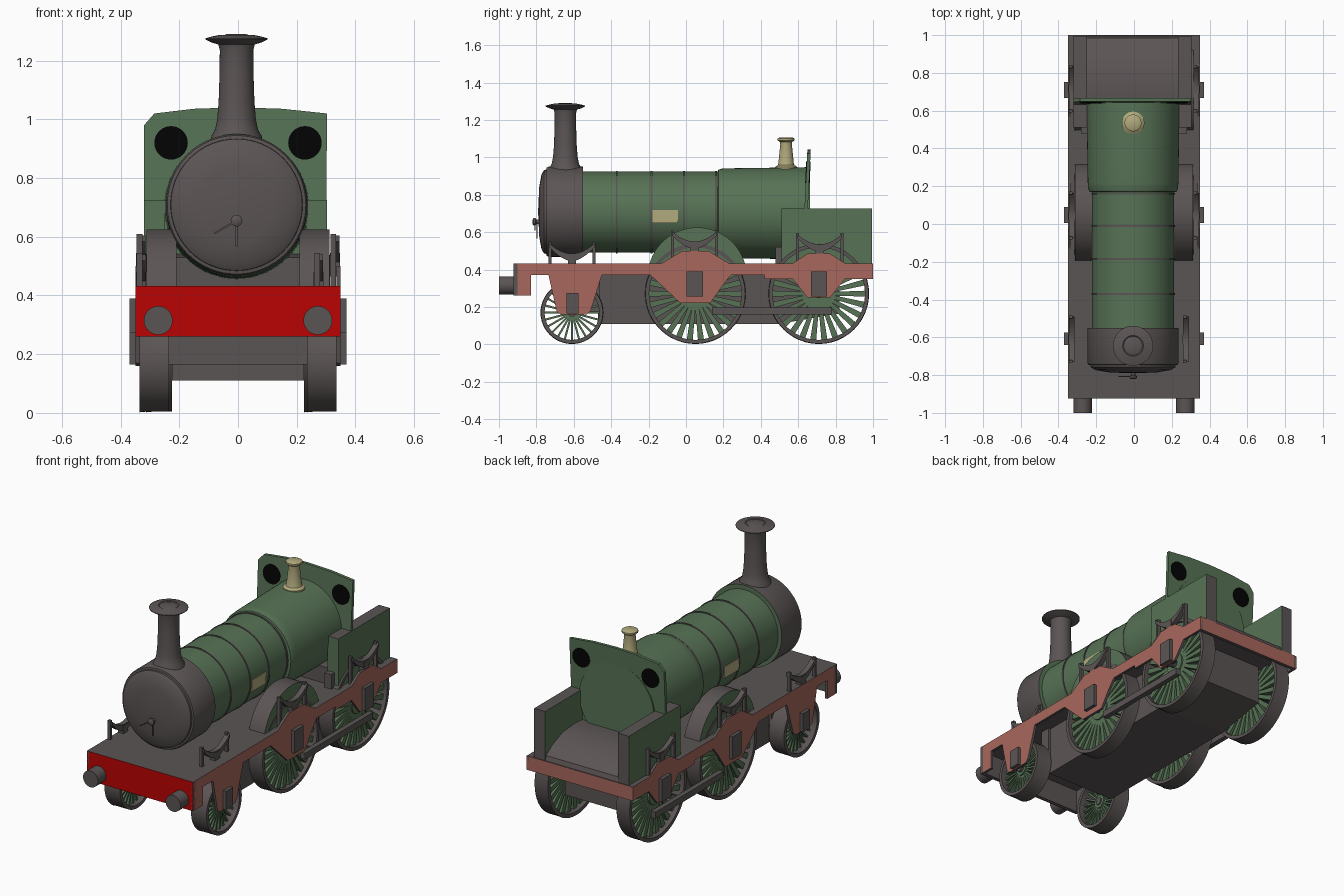
import bpy, bmesh, math
from mathutils import Matrix, Vector

if "Cube" in bpy.data.objects:
    bpy.data.objects.remove(bpy.data.objects["Cube"])


def material(name, rgb):
    m = bpy.data.materials.new(name)
    m.diffuse_color = (*rgb, 1)
    m.use_nodes = True
    m.node_tree.nodes["Principled BSDF"].inputs["Base Color"].default_value = m.diffuse_color
    return m


GREEN = material("green_paint", (0.095, 0.170, 0.091))
GREY = material("dark_grey_iron", (0.105, 0.089, 0.089))
RED = material("red_paint", (0.49, 0.001, 0.001))
PINK = material("faded_red_frame", (0.39, 0.135, 0.11))
BRASS = material("pale_brass", (0.44, 0.40, 0.205))
BLACK = material("black_glass", (0.001, 0.001, 0.001))
CX = -0.005   # boiler centre line
CZ = 0.707


def finish(name, bm, mats, rule=None, smooth=False):
    bmesh.ops.remove_doubles(bm, verts=bm.verts, dist=1e-5)
    bmesh.ops.recalc_face_normals(bm, faces=bm.faces)
    me = bpy.data.meshes.new(name)
    if rule:
        bm.normal_update()
        for f in bm.faces:
            f.material_index = rule(f)
    bm.to_mesh(me)
    bm.free()
    ob = bpy.data.objects.new(name, me)
    bpy.context.collection.objects.link(ob)
    for m in (mats if isinstance(mats, list) else [mats]):
        me.materials.append(m)
    if smooth:
        bpy.ops.object.select_all(action='DESELECT')
        ob.select_set(True)
        bpy.context.view_layer.objects.active = ob
        bpy.ops.object.shade_smooth_by_angle(angle=math.radians(35))
    return ob


def add_box(bm, x, y, z, mat=Matrix()):
    c = [(a[0] + a[1]) / 2 for a in (x, y, z)]
    s = [abs(a[1] - a[0]) for a in (x, y, z)]
    bmesh.ops.create_cube(bm, size=1, matrix=mat @ Matrix.Translation(c) @ Matrix.Diagonal((*s, 1)))


def box(name, x, y, z, mats, rule=None):
    bm = bmesh.new()
    add_box(bm, x, y, z)
    return finish(name, bm, mats, rule)


def add_prism(bm, pts, lo, hi, axis='X'):
    """Extrude a (y, z) outline along x, or an (x, z) outline along y."""
    at = (lambda p, d: (d, p[0], p[1])) if axis == 'X' else (lambda p, d: (p[0], d, p[1]))
    f = bm.faces.new([bm.verts.new(at(p, lo)) for p in pts])
    r = bmesh.ops.extrude_face_region(bm, geom=[f])
    v = [g for g in r['geom'] if isinstance(g, bmesh.types.BMVert)]
    bmesh.ops.translate(bm, verts=v, vec=(hi - lo, 0, 0) if axis == 'X' else (0, hi - lo, 0))


def prism(name, pts, lo, hi, mats, axis='X', rule=None, smooth=False):
    bm = bmesh.new()
    add_prism(bm, pts, lo, hi, axis)
    return finish(name, bm, mats, rule, smooth)


def add_lathe(bm, prof, axis, origin, n, closed=False):
    """Spin a (radius, distance) profile round an axis."""
    o = Vector(origin)
    place = {'X': lambda a, b, h: (h, a, b), 'Y': lambda a, b, h: (a, h, b),
             'Z': lambda a, b, h: (a, b, h)}[axis]
    rings = [[bm.verts.new(o + Vector(place(r * math.cos(2 * math.pi * i / n),
                                            r * math.sin(2 * math.pi * i / n), h)))
              for i in range(n)] for r, h in prof]
    pairs = list(zip(rings, rings[1:])) + ([(rings[-1], rings[0])] if closed else [])
    for a, b in pairs:
        for i in range(n):
            j = (i + 1) % n
            bm.faces.new((a[i], a[j], b[j], b[i]))
    if not closed:
        bm.faces.new(rings[0])
        bm.faces.new(rings[-1])


def lathe(name, prof, axis, origin, mats, n=48, closed=False, rule=None):
    bm = bmesh.new()
    add_lathe(bm, prof, axis, origin, n, closed)
    return finish(name, bm, mats, rule, True)


# Footplate, beams (painted on the outer face only) and inner chassis
box("footplate", (-0.348, 0.348), (-0.919, 0.99), (0.395, 0.433), GREY)
box("front_beam", (-0.35, 0.35), (-0.923, -0.90), (0.26, 0.433), [GREY, RED], lambda f: int(f.normal.y < -0.5))
box("rear_beam", (-0.35, 0.35), (0.98, 1.0), (0.35, 0.433), [GREY, PINK],
    lambda f: int(f.normal.y > 0.5 or abs(f.normal.x) > 0.5))
prism("inner_chassis", [(-0.47, 0.4), (-0.47, 0.11), (0.5, 0.11), (0.82, 0.165), (0.82, 0.4)],
      -0.225, 0.225, GREY)
box("front_stretcher", (-0.24, 0.24), (-0.52, -0.46), (0.165, 0.4), GREY)

# Side frames with axle guards
frame = [(-0.923, 0.433), (-0.923, 0.26), (-0.83, 0.26), (-0.83, 0.37), (-0.735, 0.37), (-0.69, 0.17),
         (-0.67, 0.16), (-0.53, 0.16), (-0.51, 0.18), (-0.45, 0.37), (-0.19, 0.37), (-0.03, 0.22),
         (0.13, 0.22), (0.20, 0.32), (0.24, 0.37), (0.42, 0.37), (0.42, 0.35), (0.57, 0.35),
         (0.65, 0.25), (0.77, 0.25), (0.85, 0.35), (1.0, 0.35), (1.0, 0.433), (0.85, 0.433),
         (0.77, 0.485), (0.65, 0.485), (0.57, 0.433), (0.23, 0.433), (0.12, 0.50), (-0.02, 0.50),
         (-0.13, 0.433)]


def wheel(name, y, r, x0, x1, spokes, taper):
    """Wide tyre, hub and spokes that may widen outwards."""
    z = r + 0.004
    lathe(name + "_tyre", [(r - 0.02, x0), (r + 0.002, x0), (r, x0 + 0.02), (r, x1), (r - 0.02, x1)],
          'X', (0, y, z), GREY, 48, True)
    bm = bmesh.new()
    mid = (x0 + x1) / 2
    w = r * 0.032
    for i in range(spokes):
        a = 2 * math.pi * i / spokes
        u, v = Vector((math.cos(a), math.sin(a))), Vector((-math.sin(a), math.cos(a)))
        c = Vector((y, z))
        q = [c + u * r * 0.15 - v * w, c + u * (r - 0.012) - v * w * taper,
             c + u * (r - 0.012) + v * w * taper, c + u * r * 0.15 + v * w]
        add_prism(bm, q, mid - 0.018 + 0.0002 * (i % 2), mid + 0.022)
    add_lathe(bm, [(r * 0.24, mid - 0.03), (r * 0.24, mid + 0.03)], 'X', (0, y, z), 24)
    finish(name + "_spokes", bm, GREEN)


def spring(name, x, y, z):
    """Leaf spring: sagging strip, end hangers and centre buckle."""
    bm = bmesh.new()
    t = [i / 8 - 1 for i in range(17)]
    arc = [(y + 0.12 * k, z + 0.04 + 0.055 * k * k) for k in t]
    add_prism(bm, arc + [(a, b - 0.042 * (1 - 0.5 * abs(k))) for (a, b), k in list(zip(arc, t))[::-1]],
              x - 0.015, x + 0.015)
    for e in (-1, 1):
        add_box(bm, (x - 0.015, x + 0.004), (y + e * 0.118 - 0.008, y + e * 0.118 + 0.008),
                (min(z - 0.015, 0.425), z + 0.10))
    add_box(bm, (x - 0.017, x + 0.017), (y - 0.022, y + 0.022), (z - 0.03, z + 0.035))
    finish(name, bm, GREY)


SIDE = lambda f: 0 if abs(f.normal.x) > 0.7 else 1
for s, side in ((1, "right"), (-1, "left")):
    prism(side + "_frame", frame, s * 0.335, s * 0.35, [PINK, GREY],
          rule=lambda f: 0 if f.normal.x * s > 0.7 else 1)
    for y, z0, z1, hw in ((-0.607, 0.165, 0.275, 0.033), (0.047, 0.255, 0.39, 0.043),
                          (0.71, 0.255, 0.39, 0.043)):
        box(side + "_axlebox", (s * 0.32, s * 0.37), (y - hw, y + hw), (z0, z1), GREY)
    a, b = sorted((s * 0.235, s * 0.336))
    wheel(side + "_front_wheel", -0.61, 0.166, a, b, 24, 1.0)
    a, b = sorted((s * 0.225, s * 0.314))
    wheel(side + "_driving_wheel", 0.05, 0.267, a, b, 26, 1.9)
    wheel(side + "_rear_wheel", 0.71, 0.267, a, b, 26, 1.9)
    box(side + "_coupling_rod", (s * 0.315, s * 0.345), (0.14, 0.78), (0.16, 0.198), GREY)
    lathe(side + "_buffer", [(0.049, -0.915), (0.049, -1.0)], 'Y', (s * 0.272, 0, 0.315), GREY, 32)

    # Splasher over the driving wheel: green sides, grey top
    arc = [(0.06 + 0.265 * math.cos(k), 0.360 + 0.265 * math.sin(k))
           for k in [0.25 + (math.pi - 0.5) * i / 28 for i in range(29)]]
    prism(side + "_splasher", arc, s * 0.21, s * 0.312, [GREEN, GREY], rule=SIDE, smooth=True)

    # Cab side box: grey top and rear
    out = 0.304 if s > 0 else 0.32
    box(side + "_cab_side", (s * (out - 0.072), s * out), (0.51, 0.995), (0.43, 0.726), [GREEN, GREY],
        lambda f: 1 if f.normal.z > 0.5 or f.normal.y > 0.5 else 0)
    box(side + "_cab_step_box", (s * 0.235, s * 0.28), (0.478, 0.515), (0.43, 0.52), GREY)

    spring(side + "_front_spring", 0.275 if s > 0 else -0.33, -0.61, 0.445)
    spring(side + "_driving_spring", s * 0.33, 0.045, 0.51)
    spring(side + "_rear_spring", s * 0.33, 0.715, 0.495)
    box(side + "_boiler_plate", (CX + s * 0.20, CX + s * 0.2205), (-0.178, -0.042), (0.65, 0.718), BRASS)

for y in (0.05, 0.71):
    lathe("axle", [(0.025, -0.33), (0.025, 0.33)], 'X', (0, y, 0.272), GREY, 16)
for s in (-1, 1):
    lathe("front_axle_end", [(0.022, s * 0.25), (0.022, s * 0.33)], 'X', (0, -0.61, 0.17), GREY, 16)

# Boiler, bands and firebox
lathe("boiler", [(0.217, -0.60), (0.217, 0.22)], 'Y', (CX, 0, CZ), GREEN, 64)
for y in (-0.37, -0.185, -0.01, 0.16):
    lathe("boiler_band", [(0.221, y - 0.005), (0.221, y + 0.005)], 'Y', (CX, 0, CZ), GREY, 64)
lathe("firebox", [(0.215, 0.168), (0.232, 0.173), (0.238, 0.19), (0.24, 0.22), (0.246, 0.64), (0.246, 0.662)],
      'Y', (CX, 0, 0.701), GREEN, 64)

# Smokebox with domed door and handle; green rear face
lathe("smokebox", [(0.217, -0.55), (0.241, -0.55), (0.241, -0.735), (0.236, -0.745), (0.225, -0.747),
                   (0.224, -0.758), (0.20, -0.773), (0.13, -0.785), (0.02, -0.79)],
      'Y', (CX, 0, 0.709), [GREY, GREEN], 64, rule=lambda f: 1 if f.normal.y > 0.9 else 0)
lathe("door_knob", [(0.012, -0.78), (0.012, -0.80), (0.02, -0.805), (0.02, -0.815), (0.012, -0.82)],
      'Y', (CX, 0, 0.655), GREY, 16)
bm = bmesh.new()
for ang, y in ((180, -0.797), (-120, -0.807)):
    m = Matrix.Translation((CX, y, 0.655)) @ Matrix.Rotation(math.radians(ang), 4, 'Y')
    add_box(bm, (-0.003, 0.003), (-0.003, 0.003), (0, 0.088), m)
finish("door_handles", bm, GREY)

# Chimney and safety valve
lathe("chimney", [(0.095, 0.90), (0.085, 0.945), (0.073, 0.965), (0.066, 1.0), (0.061, 1.06), (0.058, 1.15),
                  (0.057, 1.235), (0.062, 1.255), (0.085, 1.262), (0.106, 1.272), (0.106, 1.276),
                  (0.085, 1.282), (0.055, 1.288), (0.05, 1.285), (0.03, 1.291)],
      'Z', (CX, -0.645, 0), GREY, 40)
lathe("safety_valve", [(0.06, 0.925), (0.06, 0.948), (0.045, 0.958), (0.041, 0.97), (0.031, 1.07),
                       (0.033, 1.082), (0.045, 1.09), (0.045, 1.10), (0.035, 1.106)],
      'Z', (CX, 0.535, 0), BRASS, 32)

# Cab front sheet with arched top and round windows, leaning slightly back
lean = Matrix.Translation((0, -0.043, 0)) @ Matrix(((1, 0, 0, 0), (0, 1, 0.05, 0), (0, 0, 1, 0), (0, 0, 0, 1)))
outline = [(-0.32, 0.43), (0.30, 0.43), (0.303, 1.02), (0.15, 1.036), (0.0, 1.041), (-0.15, 1.036),
           (-0.285, 1.02), (-0.32, 0.98)]
cab = [prism("cab_front", outline, 0.640, 0.658, GREEN, 'Y')]
for x in (-0.228, 0.228):
    cab.append(lathe("cab_window", [(0.057, 0.637), (0.057, 0.661)], 'Y', (x, 0, 0.92), BLACK, 32,
                     rule=None))
for ob in cab:
    ob.data.transform(lean)

# Cab floor block, sloping to the rear
prism("cab_floor", [(0.52, 0.43), (0.52, 0.53), (0.70, 0.55), (0.83, 0.54), (0.93, 0.50), (0.985, 0.46),
                    (0.995, 0.43)], -0.25, 0.25, GREY, smooth=True)
